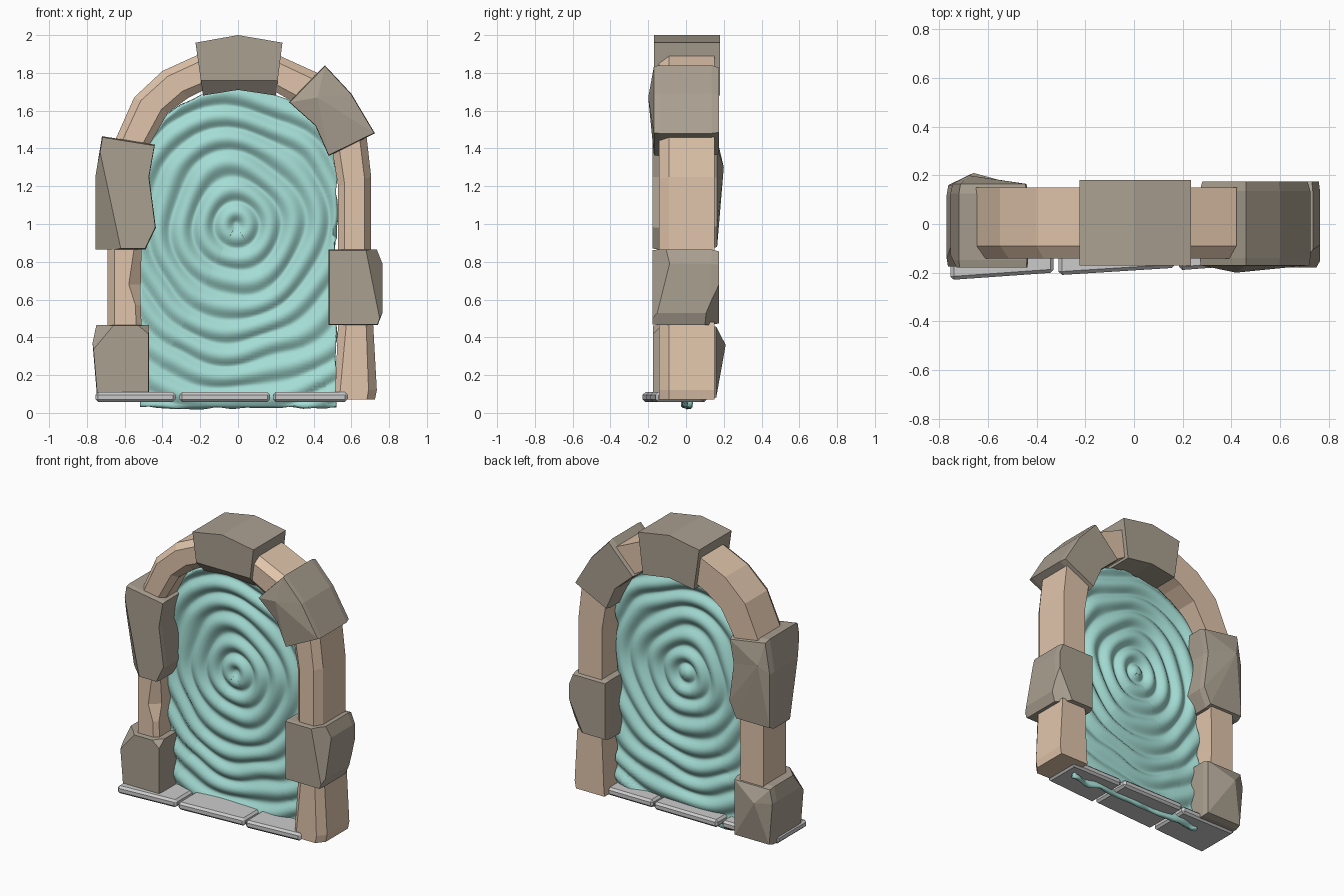
import bpy, bmesh, math
from mathutils import Vector, noise

if "Cube" in bpy.data.objects:
    bpy.data.objects.remove(bpy.data.objects["Cube"])


def material(name, rgb):
    m = bpy.data.materials.new(name)
    m.diffuse_color = (*rgb, 1)
    m.use_nodes = True
    m.node_tree.nodes["Principled BSDF"].inputs["Base Color"].default_value = m.diffuse_color
    return m


ROCK = material("rock", (0.40, 0.35, 0.28))
SAND = material("sandstone", (0.75, 0.56, 0.41))
WATER = material("portal_teal", (0.37, 0.72, 0.66))


def finish(bm, name, mat=None):
    bmesh.ops.recalc_face_normals(bm, faces=bm.faces[:])
    me = bpy.data.meshes.new(name)
    bm.to_mesh(me)
    bm.free()
    ob = bpy.data.objects.new(name, me)
    bpy.context.collection.objects.link(ob)
    if mat:
        me.materials.append(mat)
    return ob


def loft(bm, rings):
    n = len(rings[0])
    for a, b in zip(rings, rings[1:]):
        for i in range(n):
            bm.faces.new((a[i], a[(i + 1) % n], b[(i + 1) % n], b[i]))


def stone(name, poly, y0, y1, front=None, back=None, chips=(), sf=0.98, sb=0.95):
    """Rough block: front outline run in depth, raised apexes, corners cut off by planes."""
    bm = bmesh.new()
    cx = sum(p[0] for p in poly) / len(poly)
    cz = sum(p[1] for p in poly) / len(poly)
    rings = [[bm.verts.new((cx + (x - cx) * s, y, cz + (z - cz) * s)) for x, z in poly]
             for y, s in ((y0, sf), (y0 + 0.03, 1), (y1 - 0.04, 1), (y1, sb))]
    loft(bm, rings)
    for ring, apex in ((rings[0], front), (rings[-1], back)):
        if apex:
            a = bm.verts.new(apex)
            for i in range(len(ring)):
                bm.faces.new((ring[i], ring[(i + 1) % len(ring)], a))
        else:
            bm.faces.new(ring)
    for co, no in chips:
        r = bmesh.ops.bisect_plane(bm, geom=bm.verts[:] + bm.edges[:] + bm.faces[:],
                                   plane_co=co, plane_no=no, clear_outer=True)
        cut = [e for e in r["geom_cut"] if isinstance(e, bmesh.types.BMEdge)]
        bmesh.ops.holes_fill(bm, edges=cut)
    return finish(bm, name, ROCK)


def rib(name, stations):
    """Sandstone piece: chamfered section between outer and inner points."""
    bm = bmesh.new()
    rings = []
    for ox, oz, ix, iz, c in stations:
        o, i = Vector((ox, 0, oz)), Vector((ix, 0, iz))
        sec = ((0, -0.14 + c * 0.6), (c * 4, -0.142), (0.8, -0.142),
               (1, -0.09), (1, 0.15), (0, 0.15))
        rings.append([bm.verts.new(i.lerp(o, t) + Vector((0, y, 0))) for t, y in sec])
    loft(bm, rings)
    bm.faces.new(rings[0])
    bm.faces.new(rings[-1])
    return finish(bm, name, SAND)


# Dark rock blocks
stone("keystone", [(-.225, 1.96), (0, 2.0), (.235, 1.96), (.20, 1.68), (0, 1.71), (-.185, 1.68)],
      -.17, .18, sf=1, sb=1,
      chips=[((0, -.17, 1.76), (0, -.75, -.65))])
stone("upper_right_block", [(.27, 1.645), (.46, 1.84), (.60, 1.69), (.725, 1.48), (.48, 1.36),
                            (.41, 1.52)], -.17, .175, front=(.42, -.2, 1.67))
stone("right_block", [(.48, .865), (.735, .865), (.765, .79), (.765, .53), (.74, .465),
                      (.48, .465)], -.178, .175,
      chips=[((.70, -.178, .75), (.75, -.6, .15)), ((.72, .175, .6), (.6, .7, -.3))])
stone("upper_left_block", [(-.72, 1.465), (-.44, 1.42), (-.47, 1.25), (-.435, .98), (-.49, .865),
                           (-.755, .865), (-.755, 1.25)], -.178, .165, back=(-.68, .2, 1.3),
      chips=[((-.67, -.178, 1.1), (-.7, -.7, -.15))])
stone("lower_left_block", [(-.75, .465), (-.47, .465), (-.47, .07), (-.745, .07), (-.77, .37)],
      -.175, .16, back=(-.66, .21, .36),
      chips=[((-.74, -.13, .42), (-.6, -.6, .5)), ((-.5, -.175, .44), (.5, -.6, .6))])

# Sandstone columns and arch pieces
rib("left_column", [(-.69, .44, -.51, .44, .04), (-.69, .57, -.515, .57, .04),
                    (-.69, .68, -.515, .68, .09), (-.69, .9, -.51, .9, .05)])
rib("left_arch", [(-.67, 1.40, -.48, 1.40, .05), (-.55, 1.67, -.37, 1.59, .05),
                  (-.40, 1.81, -.26, 1.67, .06), (-.18, 1.91, -.16, 1.72, .05)])
rib("right_arch", [(.2, 1.90, .18, 1.71, .05), (.42, 1.80, .32, 1.63, .05),
                   (.50, 1.70, .40, 1.55, .05)])
rib("right_upper_column", [(.68, 1.47, .50, 1.38, .05), (.705, 1.25, .53, 1.2, .05),
                           (.705, 1.05, .53, 1.05, .05), (.705, .85, .53, .85, .05)])
rib("right_lower_column", [(.715, .48, .53, .48, .06), (.735, .12, .515, .12, .03),
                           (.725, .07, .51, .07, .03)])

# Threshold slabs
for k, (x0, x1, y0, y1) in enumerate(((-.755, -.33, -.215, .09), (-.31, .17, -.195, .11),
                                      (.185, .58, -.175, .10))):
    bm = bmesh.new()
    bmesh.ops.create_cube(bm, size=1)
    for v in bm.verts:
        v.co = ((x0 + x1) / 2 + v.co.x * (x1 - x0),
                (y0 + y1) / 2 + v.co.y * (y1 - y0) + (v.co.x * .03 if v.co.y < 0 else 0),
                .084 + v.co.z * .052)
    bmesh.ops.bevel(bm, geom=bm.edges[:], offset=.014, segments=1, affect='EDGES')
    finish(bm, f"threshold_slab_{k + 1}")

# Rippled portal sheet: polar grid filling the arch opening
C = Vector((-.01, 1.0))
outline = [Vector((.52, .03)), Vector((.52, 1.25))]
for k in range(1, 13):
    a = math.pi * k / 13
    ca, sa = math.cos(a), math.sin(a)
    outline.append(Vector((.52 * math.copysign(abs(ca) ** .95, ca), 1.25 + .46 * sa ** .95)))
outline += [Vector((-.52, 1.25)), Vector((-.52, .03))]
edge = []
for a, b in zip(outline, outline[1:] + outline[:1]):
    steps = max(1, round((b - a).length / .03))
    edge += [a.lerp(b, s / steps) for s in range(steps)]

bm = bmesh.new()


def ripple(p):
    d = p - C
    w = noise.noise(Vector((p.x * 3, p.y * 3, 4.2)))
    r = math.hypot(d.x * 1.05, d.y) + .05 * w
    return .004 + .016 * math.cos(2 * math.pi * r / .125) + .008 * w


rings, R = [], 60
for j in range(1, R + 1):
    ring = []
    for e in edge:
        p = C.lerp(e, j / R)
        if j == R:
            p = p + (e - C).normalized() * .015 * noise.noise(Vector((e.x * 9, e.y * 9, 1)))
        ring.append(bm.verts.new((p.x, ripple(p), p.y)))
    rings.append(ring)
loft(bm, rings)
mid = bm.verts.new((C.x, ripple(C), C.y))
for i in range(len(edge)):
    bm.faces.new((rings[0][i], rings[0][(i + 1) % len(edge)], mid))
portal = finish(bm, "portal_surface", WATER)
portal.data.shade_smooth()
thick = portal.modifiers.new("thickness", 'SOLIDIFY')
thick.thickness = .025
thick.offset = 0
low = min(v.co.z for v in portal.data.vertices)
portal.location.z = .0125 - low if low < .0 else 0
